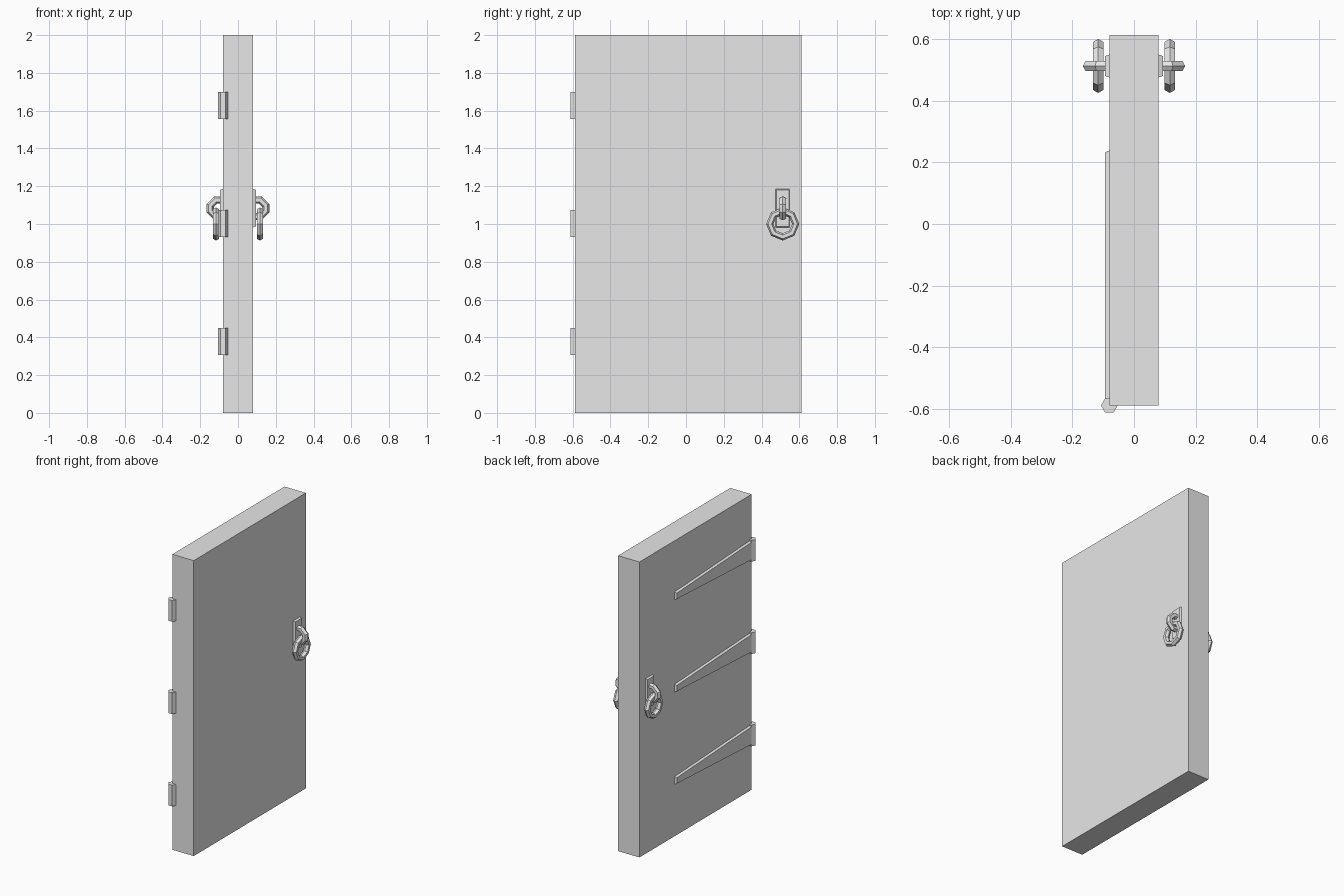
import bpy, bmesh
from math import cos, sin, pi
from mathutils import Vector

cube = bpy.data.objects.get("Cube")
if cube:
    bpy.data.objects.remove(cube, do_unlink=True)

grey = bpy.data.materials.new("plain grey")
grey.use_nodes = True
grey.diffuse_color = (0.8, 0.8, 0.8, 1)
grey.node_tree.nodes["Principled BSDF"].inputs["Base Color"].default_value = (0.8, 0.8, 0.8, 1)


def finish(name, bm):
    bmesh.ops.recalc_face_normals(bm, faces=bm.faces)
    mesh = bpy.data.meshes.new(name)
    bm.to_mesh(mesh)
    bm.free()
    mesh.materials.append(grey)
    obj = bpy.data.objects.new(name, mesh)
    bpy.context.collection.objects.link(obj)
    return obj


def skin(name, rings, closed=False):
    """Join equal rings of points into a surface, capped unless closed."""
    bm = bmesh.new()
    rows = [[bm.verts.new(p) for p in ring] for ring in rings]
    pairs = list(zip(rows, rows[1:]))
    if closed:
        pairs.append((rows[-1], rows[0]))
    else:
        bm.faces.new(rows[0])
        bm.faces.new(rows[-1])
    n = len(rows[0])
    for a, b in pairs:
        for i in range(n):
            j = (i + 1) % n
            bm.faces.new((a[i], a[j], b[j], b[i]))
    return finish(name, bm)


def tapered_plate(name, x0, x1, y0, y1, zc, half0, half1, inset):
    """Flat plate facing along x, with sloping edges."""
    def outline(x, d):
        return [(x, y0 + d, zc - half0 + d), (x, y1 - d, zc - half1 + d),
                (x, y1 - d, zc + half1 - d), (x, y0 + d, zc + half0 - d)]
    return skin(name, [outline(x0, 0), outline(x1, inset)])


def section(centre, u, v, r, stretch=1.0):
    """Hexagonal tube section with a corner along u."""
    return [centre + u * (r * stretch * cos(k * pi / 3)) + v * (r * sin(k * pi / 3))
            for k in range(6)]


# Door slab
DOOR_X = 0.08
bm = bmesh.new()
bmesh.ops.create_cube(bm, size=1)
for v in bm.verts:
    v.co = (v.co.x * 2 * DOOR_X, v.co.y * 1.2 + 0.012, v.co.z * 2 + 1)
finish("door_slab", bm)

# Hinge barrels and tapered straps
X, Y, Z = Vector((1, 0, 0)), Vector((0, 1, 0)), Vector((0, 0, 1))
for label, z in (("lower", 0.378), ("middle", 1.003), ("upper", 1.628)):
    skin(label + "_hinge_barrel",
         [section(Vector((-DOOR_X, -0.588, z + dz)), X, Y, 0.027) for dz in (-0.072, 0.072)])
    tapered_plate(label + "_hinge_strap", -DOOR_X, -0.094, -0.588, 0.238, z, 0.066, 0.026, 0.006)

# Handle set on both faces
HANDLE_Y, TUBE = 0.512, 0.019
for label, s in (("left", 1), ("right", -1)):
    tapered_plate(label + "_handle_plate", s * DOOR_X, s * 0.094,
                  HANDLE_Y - 0.037, HANDLE_Y + 0.037, 1.084, 0.102, 0.102, 0.005)

    # Staple arch
    path = [Vector((s * x, HANDLE_Y, z)) for x, z in
            ((0.082, 1.127), (0.118, 1.127), (0.147, 1.098),
             (0.147, 1.068), (0.118, 1.039), (0.082, 1.039))]
    rings = []
    for i, p in enumerate(path):
        d_in = (p - path[max(i - 1, 0)]).normalized()
        d_out = (path[min(i + 1, len(path) - 1)] - p).normalized()
        tangent = (d_in + d_out).normalized()
        mitre = 1 / max(tangent.dot(d_out), tangent.dot(d_in))
        rings.append(section(p, tangent.cross(Y), Y, TUBE, mitre))
    skin(label + "_handle_staple", rings)

    # Hanging eight-sided ring
    centre = Vector((s * 0.116, HANDLE_Y, 1.0))
    rings = []
    for k in range(8):
        out = Y * cos(k * pi / 4) + Z * sin(k * pi / 4)
        rings.append(section(centre + out * 0.0685, out, X, TUBE))
    skin(label + "_handle_ring", rings, closed=True)
